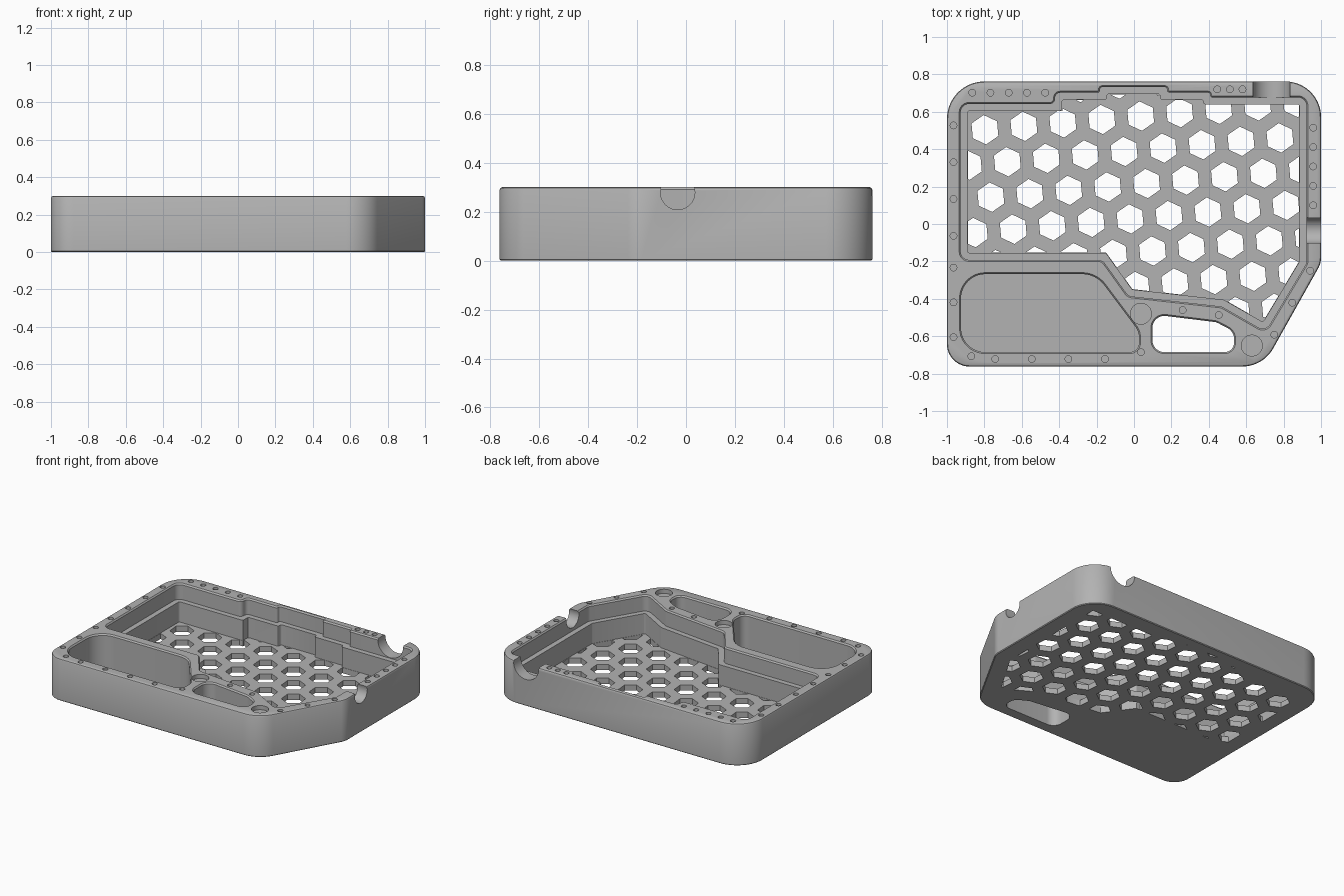
import bpy, bmesh, math
from math import radians, cos, sin, tan, pi
from mathutils import Vector, Matrix

cube = bpy.data.objects.get("Cube")
if cube:
    bpy.data.objects.remove(cube, do_unlink=True)

HEIGHT, FLOOR, LEDGE = 0.3, 0.04, 0.185
ABOVE = HEIGHT + 0.1

grey = bpy.data.materials.new("plain grey")
grey.use_nodes = True
grey.diffuse_color = (0.45, 0.45, 0.45, 1)
grey.node_tree.nodes["Principled BSDF"].inputs["Base Color"].default_value = grey.diffuse_color


def offset(points, d):
    """Move a counter-clockwise outline outwards by d."""
    out = []
    for i, p in enumerate(points):
        a = (p - points[i - 1]).normalized()
        b = (points[(i + 1) % len(points)] - p).normalized()
        na, nb = Vector((a.y, -a.x)), Vector((b.y, -b.x))
        out.append(p + (na + nb) * d / (1 + na.dot(nb)))
    return out


def rounded(points, radii, steps=10):
    """Replace each corner with an arc."""
    out = []
    for i, p in enumerate(points):
        r = radii[i] if isinstance(radii, (list, tuple)) else radii
        u, v = points[i - 1] - p, points[(i + 1) % len(points)] - p
        half = u.angle(v) / 2
        t = min(r / tan(half), 0.46 * u.length, 0.46 * v.length)
        u.normalize()
        v.normalize()
        centre = p + (u + v).normalized() * t / cos(half)
        start, end = p + u * t - centre, p + v * t - centre
        turn = start.angle_signed(end)
        for k in range(steps + 1):
            out.append(centre + Matrix.Rotation(-turn * k / steps, 2) @ start)
    return out


def loft(bm, points, levels):
    """Closed solid through (height, outward offset) copies of an outline."""
    rings = [[bm.verts.new((p.x, p.y, z)) for p in offset(points, d)] for z, d in levels]
    n = len(points)
    for low, high in zip(rings, rings[1:]):
        for i in range(n):
            j = (i + 1) % n
            bm.faces.new((low[i], low[j], high[j], high[i]))
    bm.faces.new(rings[0][::-1])
    bm.faces.new(rings[-1])


def finish(name, bm):
    bmesh.ops.recalc_face_normals(bm, faces=bm.faces)
    mesh = bpy.data.meshes.new(name)
    bm.to_mesh(mesh)
    bm.free()
    mesh.materials.append(grey)
    ob = bpy.data.objects.new(name, mesh)
    bpy.context.collection.objects.link(ob)
    return ob


def solid(name, points, levels):
    bm = bmesh.new()
    loft(bm, points, levels)
    return finish(name, bm)


def boolean(target, cutter, operation="DIFFERENCE"):
    mod = target.modifiers.new("cut", "BOOLEAN")
    mod.operation, mod.solver, mod.object = operation, "EXACT", cutter
    bpy.context.view_layer.objects.active = target
    bpy.ops.object.modifier_apply(modifier=mod.name)
    bpy.data.objects.remove(cutter, do_unlink=True)


def outline(*pairs):
    return [Vector(p) for p in pairs]


def circle(x, y, r, n, turn=0):
    return [Vector((x + r * cos(turn + 2 * pi * k / n), y + r * sin(turn + 2 * pi * k / n)))
            for k in range(n)]


# Tray body with softened top and bottom edges
shell = outline((-1, -.762), (.69, -.762), (1, -.21), (1, .762), (-1, .762))
tray = solid("tray_body", rounded(shell, [.12, .19, .12, .19, .2], 14),
             [(0, -.005), (.005, 0), (HEIGHT - .012, 0), (HEIGHT - .004, -.004), (HEIGHT, -.012)])

# Main well: narrow lower part, wider upper part leaving a ledge
well = outline((-.89, -.155), (-.15, -.155), (-.01, -.35), (.48, -.405), (.69, -.525), (.885, -.2),
               (.885, .64), (.37, .64), (.37, .665), (.14, .665), (.14, .695), (-.145, .695),
               (-.145, .665), (-.385, .665), (-.385, .605), (-.89, .605))
lip = [(HEIGHT - .01, 0), (HEIGHT, .008), (ABOVE, .008)]
boolean(tray, solid("upper_well", rounded(offset(well, .037), .045, 6), [(LEDGE, 0)] + lip))
boolean(tray, solid("lower_well", rounded(well, .012, 3), [(FLOOR, 0), (LEDGE + .05, 0)]))

# Closed side pocket and the open slot beside it
pocket = outline((-.925, -.685), (.027, -.685), (.027, -.575), (-.203, -.268), (-.925, -.268))
boolean(tray, solid("side_pocket", rounded(pocket, [.13, .07, .1, .15, .13]), [(FLOOR, 0)] + lip))
slot = outline((.098, -.685), (.535, -.685), (.535, -.575), (.44, -.525), (.098, -.483))
boolean(tray, solid("open_slot", rounded(slot, .065), [(-.1, 0)] + lip))

# Tilted honeycomb through the well floor, clipped to the well walls
tilt, pitch = radians(5), 0.209
bm = bmesh.new()
for row in range(-8, 9):
    for col in range(-10, 11):
        along, across = pitch * (col + row / 2), pitch * row * cos(pi / 6)
        x = -.797 + along * cos(tilt) - across * sin(tilt)
        y = .504 + along * sin(tilt) + across * cos(tilt)
        if abs(x) < 1.05 and -.65 < y < .8:
            loft(bm, circle(x, y, .079, 6, tilt + pi / 6), [(-.1, 0), (FLOOR + .04, 0)])
honeycomb = finish("honeycomb", bm)
boolean(honeycomb, solid("clip", offset(well, -.002), [(-.2, 0), (ABOVE, 0)]), "INTERSECT")
boolean(tray, honeycomb)

# Cable notches through the right and rear walls
for name, r, place, axis in (("side_notch", .07, (1, -.034, .278), "Y"),
                             ("rear_notch", .1, (.735, .76, .29), "X")):
    bm = bmesh.new()
    bmesh.ops.create_cone(bm, cap_ends=True, segments=48, radius1=r, radius2=r, depth=.18,
                          matrix=Matrix.Translation(place) @ Matrix.Rotation(pi / 2, 4, axis))
    boolean(tray, finish(name, bm))

# Rim holes in evenly spaced rows: start, end, count
rows = [((-.965, .527), (-.965, -.063), 4), ((-.965, -.233), (-.965, -.605), 3),
        ((-.87, -.707), (-.87, -.707), 1), ((-.742, -.722), (-.155, -.722), 4),
        ((.037, -.685), (.037, -.685), 1), ((-.865, .702), (-.475, .702), 5),
        ((.445, .72), (.58, .72), 3), ((.958, .515), (.958, .1), 5),
        ((.942, -.25), (.75, -.592), 3), ((.26, -.46), (.453, -.487), 2)]
bm = bmesh.new()
for start, end, count in rows:
    for k in range(count):
        p = Vector(start).lerp(Vector(end), k / max(count - 1, 1))
        loft(bm, circle(p.x, p.y, .018, 16), [(HEIGHT - .05, 0), (ABOVE, 0)])
# Two larger round recesses
for x, y in ((.037, -.48), (.63, -.65)):
    loft(bm, circle(x, y, .056, 32), [(HEIGHT - .03, 0), (ABOVE, 0)])
boolean(tray, finish("rim_holes", bm))

# Smooth curved walls, keep edges crisp
bpy.ops.object.select_all(action="DESELECT")
tray.select_set(True)
bpy.context.view_layer.objects.active = tray
bpy.ops.object.shade_smooth_by_angle(angle=radians(30))
